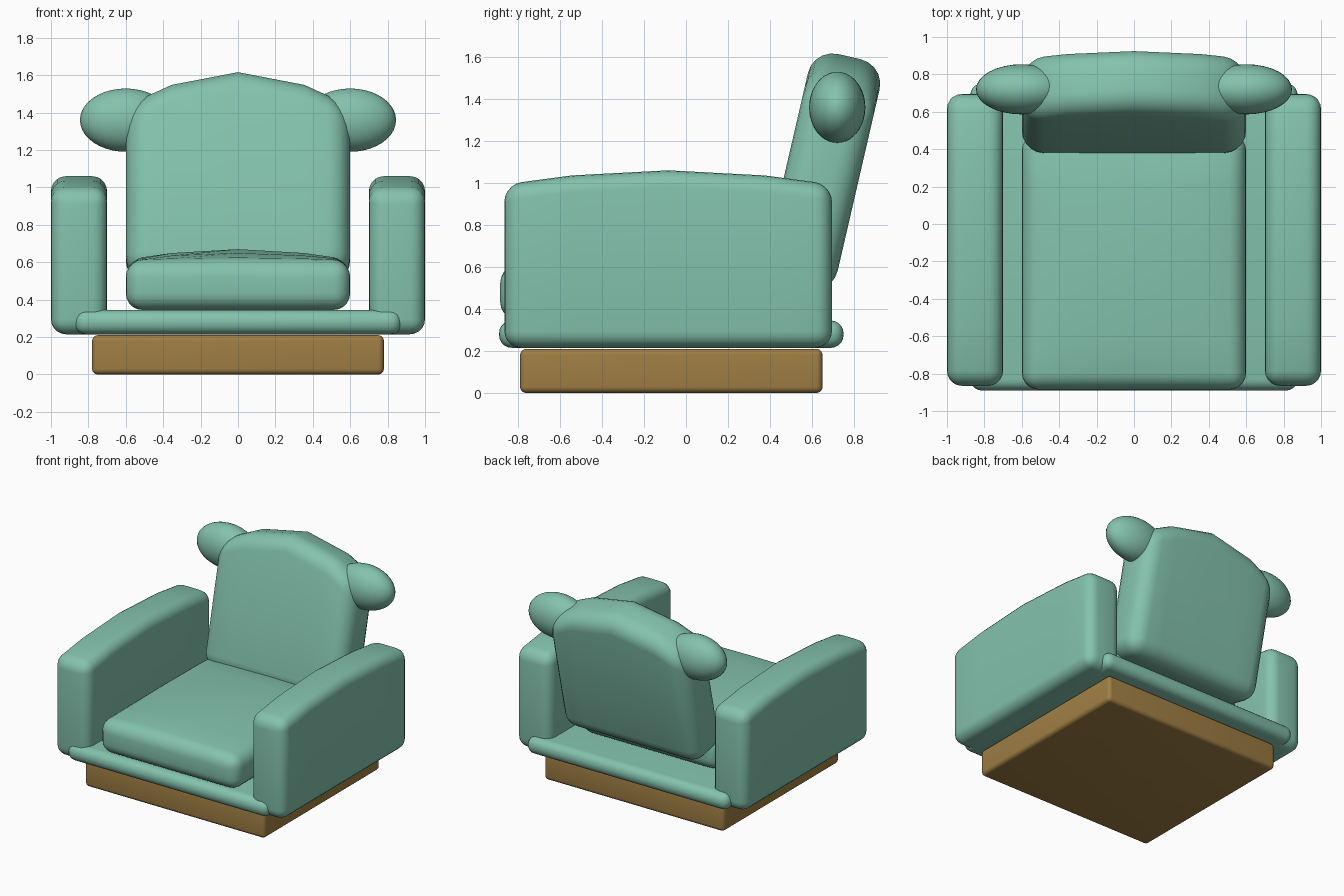
import bpy, bmesh, math
from mathutils import Vector, Matrix

if "Cube" in bpy.data.objects:
    bpy.data.objects.remove(bpy.data.objects["Cube"], do_unlink=True)


def make_material(name, rgb):
    mat = bpy.data.materials.new(name)
    mat.use_nodes = True
    mat.diffuse_color = (*rgb, 1)
    mat.node_tree.nodes["Principled BSDF"].inputs["Base Color"].default_value = (*rgb, 1)
    return mat


fabric = make_material("teal fabric", (0.23, 0.54, 0.42))
wood = make_material("brown wood", (0.35, 0.21, 0.058))


def finish(bm, name, mat):
    mesh = bpy.data.meshes.new(name)
    bm.to_mesh(mesh)
    bm.free()
    obj = bpy.data.objects.new(name, mesh)
    bpy.context.collection.objects.link(obj)
    mesh.materials.append(mat)
    bpy.ops.object.select_all(action="DESELECT")
    obj.select_set(True)
    bpy.context.view_layer.objects.active = obj
    bpy.ops.object.shade_smooth_by_angle(angle=math.radians(35))
    return obj


def soft_box(name, mat, low, high, radius, crown=0, axes=()):
    """Rounded box whose top can bulge by crown along the given axes."""
    low, high = Vector(low), Vector(high)
    mid, half = (low + high) / 2, (high - low) / 2
    bm = bmesh.new()
    bmesh.ops.create_cube(bm, size=2)
    bmesh.ops.scale(bm, vec=half, verts=bm.verts)
    bmesh.ops.bevel(bm, geom=bm.edges[:], offset=radius, segments=5,
                    profile=0.5, affect="EDGES")
    for axis in axes:
        normal = Vector((axis == 0, axis == 1, 0))
        for step in (-0.59, 0, 0.59):
            bmesh.ops.bisect_plane(bm, geom=bm.verts[:] + bm.edges[:] + bm.faces[:],
                                   plane_co=normal * step * half[axis], plane_no=normal)
    for v in bm.verts:
        if axes and v.co.z > 0:
            v.co.z += crown * math.prod(1 - (v.co[a] / half[a]) ** 2 for a in axes)
    bmesh.ops.translate(bm, vec=mid, verts=bm.verts)
    return finish(bm, name, mat)


# Plinth, deck and seat
soft_box("wooden_base", wood, (-0.78, -0.79, 0), (0.78, 0.65, 0.21), 0.03)
soft_box("seat_deck", fabric, (-0.875, -0.89, 0.215), (0.875, 0.75, 0.345), 0.06)
soft_box("seat_cushion", fabric, (-0.6, -0.885, 0.345), (0.6, 0.48, 0.61), 0.09, 0.06, (0, 1))

# Reclined backrest, crowned across its width
back = soft_box("backrest", fabric, (-0.6, -0.175, 0), (0.6, 0.175, 0.925), 0.12, 0.2, (0,))
back.location = (0, 0.525, 0.505)
back.rotation_euler.x = math.radians(-13)

# Mirrored arms and egg-shaped head wings
for side, label in ((1, "left"), (-1, "right")):
    inner, outer = sorted((side * 0.7, side))
    soft_box(label + "_arm", fabric, (inner, -0.865, 0.215), (outer, 0.695, 0.99),
             0.08, 0.07, (1,))
    bm = bmesh.new()
    bmesh.ops.create_uvsphere(bm, u_segments=32, v_segments=20, radius=1)
    bmesh.ops.transform(bm, verts=bm.verts, matrix=Matrix.Translation((side * 0.6, 0.72, 1.36))
                        @ Matrix.Diagonal((0.245, 0.134, 0.169, 1)))
    finish(bm, label + "_head_wing", fabric)
